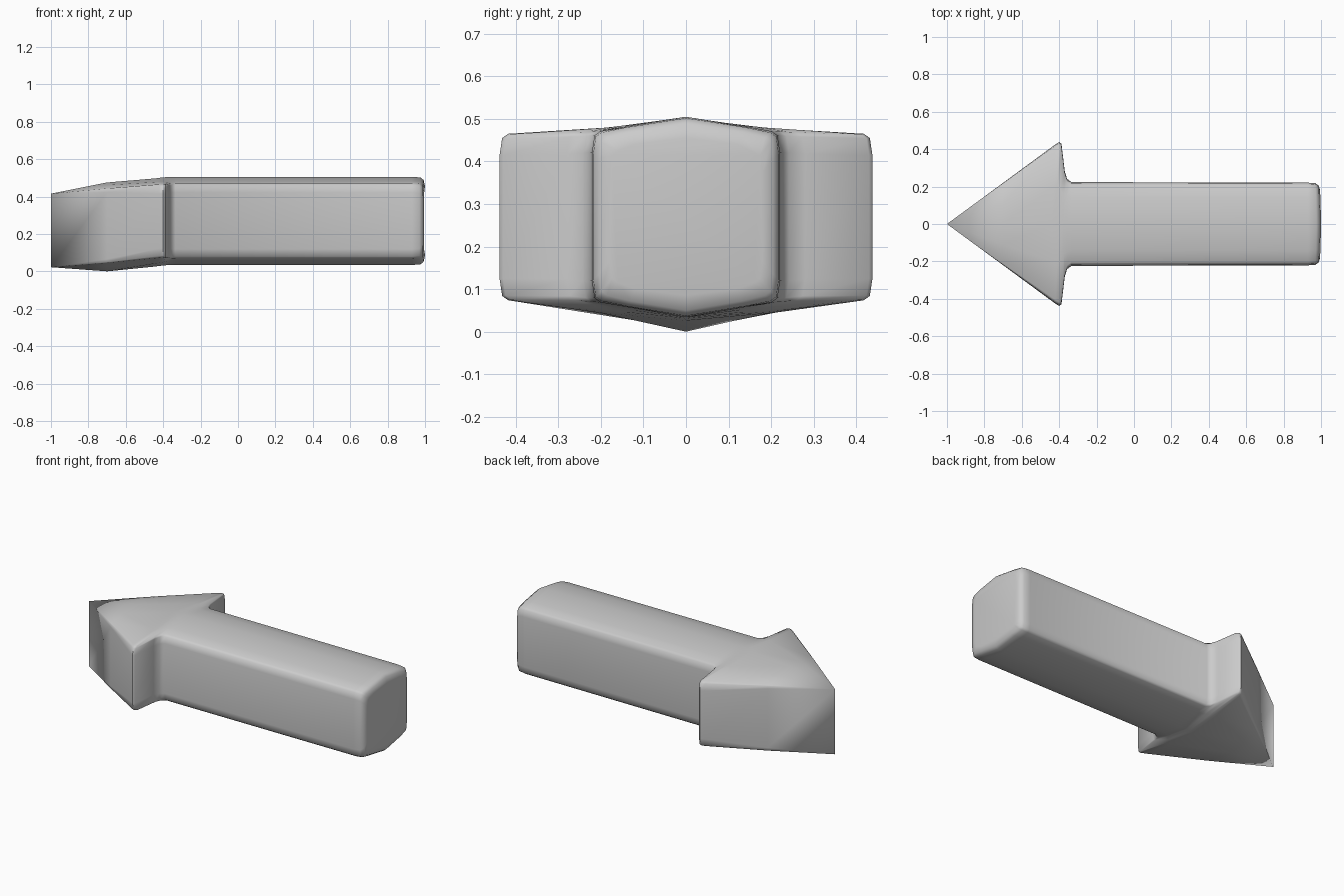
import bpy, bmesh

# Cross-sections from the arrow tip to the tail:
# x at ridge, x at side, mid y, half width, top ridge/mid/edge, bottom edge/mid/ridge, bevel
stations = [
    (-1.00, -1.00, 0.00, 0.00, 0.415, 0.415, 0.415, 0.022, 0.022, 0.022, 0.00),
    (-0.70, -0.70, 0.11, 0.22, 0.475, 0.461, 0.443, 0.045, 0.025, 0.000, 0.008),
    (-0.44, -0.42, 0.20, 0.426, 0.497, 0.478, 0.465, 0.072, 0.044, 0.026, 0.02),
    (-0.42, -0.40, 0.20, 0.438, 0.500, 0.478, 0.465, 0.074, 0.047, 0.029, 0.02),
    (-0.40, -0.388, 0.18, 0.43, 0.502, 0.480, 0.464, 0.075, 0.050, 0.031, 0.02),
    (-0.38, -0.370, 0.16, 0.28, 0.504, 0.481, 0.468, 0.074, 0.055, 0.033, 0.02),
    (-0.36, -0.358, 0.15, 0.242, 0.505, 0.481, 0.470, 0.070, 0.059, 0.034, 0.02),
    (-0.33, -0.335, 0.14, 0.224, 0.505, 0.482, 0.471, 0.069, 0.058, 0.034, 0.02),
    (0.93, 0.93, 0.14, 0.221, 0.505, 0.482, 0.471, 0.069, 0.058, 0.034, 0.02),
    (0.975, 0.97, 0.14, 0.218, 0.502, 0.480, 0.468, 0.072, 0.060, 0.037, 0.02),
    (0.992, 0.988, 0.13, 0.205, 0.489, 0.468, 0.455, 0.085, 0.072, 0.050, 0.02),
    (1.00, 0.995, 0.12, 0.18, 0.455, 0.440, 0.425, 0.115, 0.100, 0.085, 0.02),
]


def ring(xr, xs, my, w, tr, tm, te, be, bm_, br, b):
    xm = (xr + xs) / 2
    half = [(xm, my, tm), (xs, w - b, te), (xs, w - 0.3 * b, te - 0.5 * b),
            (xs, w, te - 2.5 * b), (xs, w, be + 2.5 * b),
            (xs, w - 0.3 * b, be + 0.5 * b), (xs, w - b, be), (xm, my, bm_)]
    other = [(x, -y, z) for x, y, z in reversed(half)]
    return [(xr, 0, tr)] + half + [(xr, 0, br)] + other


# Arrow body: bridge the sections and cap the tail
bm = bmesh.new()
rings = [[bm.verts.new(p) for p in ring(*s)] for s in stations]
n = len(rings[0])
for a, c in zip(rings, rings[1:]):
    for i in range(n):
        j = (i + 1) % n
        bm.faces.new((a[i], a[j], c[j], c[i]))
bm.faces.new(rings[-1])
bmesh.ops.remove_doubles(bm, verts=bm.verts, dist=0.0005)
bmesh.ops.recalc_face_normals(bm, faces=bm.faces)
mesh = bpy.data.meshes.new("arrow")
bm.to_mesh(mesh)
bm.free()
arrow = bpy.data.objects.new("arrow", mesh)
bpy.context.collection.objects.link(arrow)

# Smooth shading with a sharp tip
bpy.context.view_layer.objects.active = arrow
arrow.select_set(True)
bpy.ops.object.shade_smooth_by_angle(angle=1.05)
